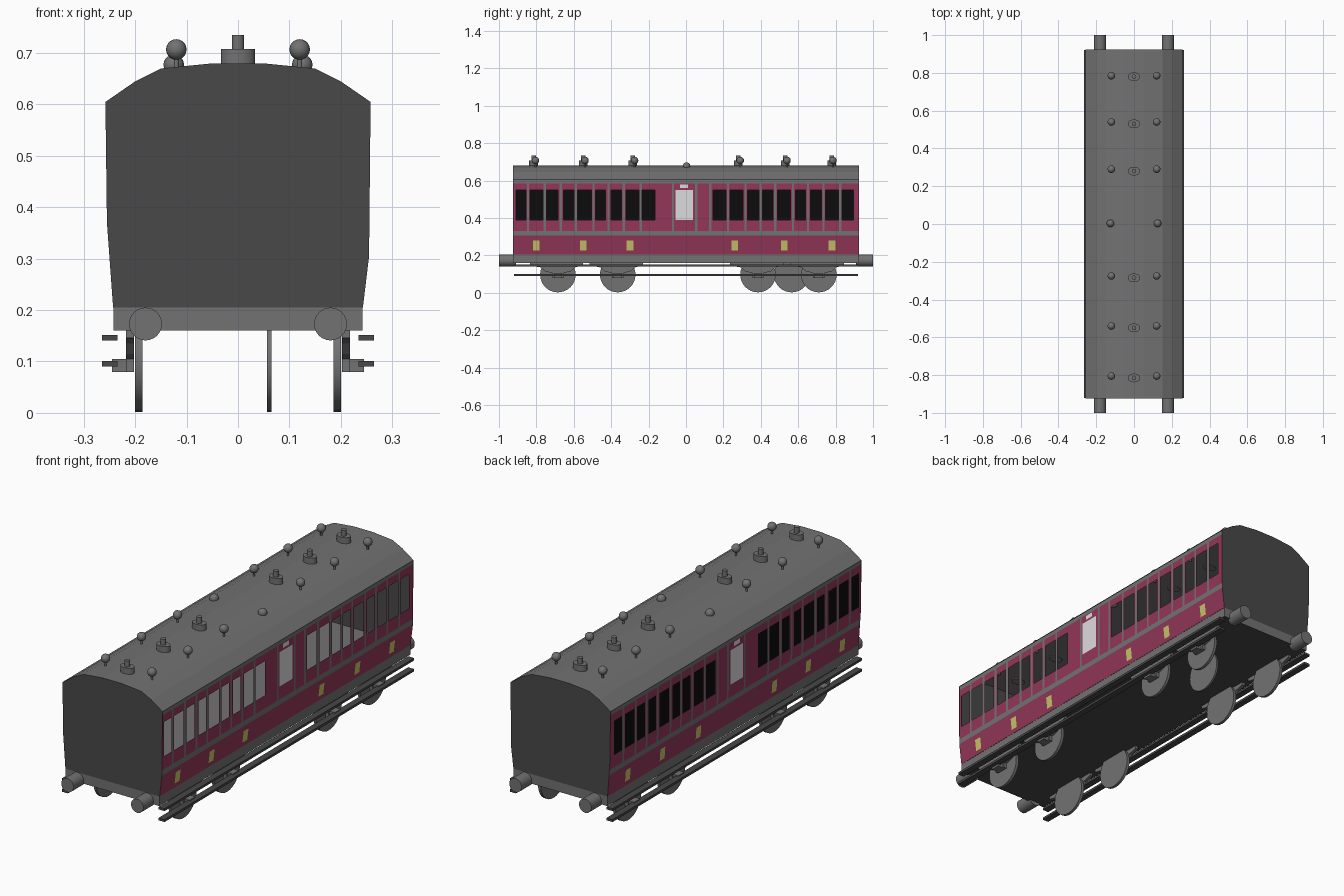
import bpy, bmesh, math
from mathutils import Matrix

if "Cube" in bpy.data.objects:
    bpy.data.objects.remove(bpy.data.objects["Cube"])


def mat(name, r, g, b):
    m = bpy.data.materials.new(name)
    lin = [(c / 255 / 12.92) if c < 10 else ((c / 255 + 0.055) / 1.055) ** 2.4 for c in (r, g, b)]
    m.diffuse_color = (*lin, 1)
    m.use_nodes = True
    m.node_tree.nodes["Principled BSDF"].inputs["Base Color"].default_value = m.diffuse_color
    return m


GREY = mat("grey", 113, 114, 113)
DARK = mat("dark_grey", 72, 72, 72)
MAROON = mat("maroon", 147, 54, 88)
BLACK = mat("window_black", 12, 12, 12)
WHITE = mat("white", 222, 220, 222)
GOLD = mat("gold", 200, 196, 104)


def finish(name, bm, mats, recalc=True):
    if recalc:
        bmesh.ops.recalc_face_normals(bm, faces=bm.faces)
    me = bpy.data.meshes.new(name)
    bm.to_mesh(me)
    bm.free()
    for m in mats:
        me.materials.append(m)
    ob = bpy.data.objects.new(name, me)
    bpy.context.collection.objects.link(ob)
    return ob


def box(name, x, y, z, m):
    bm = bmesh.new()
    bmesh.ops.create_cube(bm, size=1)
    for v in bm.verts:
        v.co = [a[0] + (c + 0.5) * (a[1] - a[0]) for c, a in zip(v.co, (x, y, z))]
    return finish(name, bm, [m])


def cyl(name, centre, r, depth, axis, m, r2=None, n=24, sy=1):
    bm = bmesh.new()
    bmesh.ops.create_cone(bm, cap_ends=True, segments=n, radius1=r,
                          radius2=r if r2 is None else r2, depth=depth)
    rot = {'x': Matrix.Rotation(math.pi / 2, 4, 'Y'),
           'y': Matrix.Rotation(math.pi / 2, 4, 'X'), 'z': Matrix()}[axis]
    bm.transform(Matrix.Translation(centre) @ Matrix.Diagonal((1, sy, 1, 1)) @ rot)
    smooth(bm)
    return finish(name, bm, [m])


def smooth(bm):
    for f in bm.faces:
        f.smooth = len(f.verts) <= 4
    for e in bm.edges:
        if len(e.link_faces) == 2 and e.calc_face_angle() > 0.7:
            e.smooth = False


def ball(name, centre, r):
    bm = bmesh.new()
    bmesh.ops.create_uvsphere(bm, u_segments=16, v_segments=10, radius=r,
                              matrix=Matrix.Translation(centre))
    smooth(bm)
    return finish(name, bm, [GREY])


L = 0.925

# Side walls: a sheet cut at every colour boundary
WIN = [(-.91, -.855), (-.835, -.765), (-.745, -.685), (-.655, -.6), (-.58, -.505),
       (-.485, -.43), (-.4, -.345), (-.32, -.25), (-.235, -.165),
       (.145, .215), (.235, .305), (.33, .39), (.41, .465), (.49, .56),
       (.585, .64), (.665, .725), (.745, .815), (.835, .895)]
POSTS = [(a[1] + b[0]) / 2 for a, b in zip(WIN, WIN[1:]) if b[0] - a[1] < .1] + [-.07, .055, .13]
POSTS = [(p - .006, p + .006) for p in POSTS]
PLATES = [(y - .018, y + .018) for y in (-.8, -.55, -.3, .26, .525, .78)]
DOOR, DOOR_TOP = [(-.057, .037)], [(-.033, .01)]
ZS = [.205, .225, .28, .305, .33, .37, .39, .55, .56, .58, .585, .605]
SIDE_MATS = [MAROON, GREY, BLACK, WHITE, GOLD]


def inside(spans, y):
    return any(a < y < b for a, b in spans)


def side_colour(y, z):
    if z > .585 or .305 < z < .33:
        return 1
    if .39 < z < .55:
        if inside(WIN, y):
            return 2
        if inside(DOOR, y):
            return 3
    if .56 < z < .58 and inside(DOOR_TOP, y):
        return 3
    if .225 < z < .28 and inside(PLATES, y):
        return 4
    if z > .33 and inside(POSTS, y):
        return 1
    return 0


def wall_x(z, bend):
    return .243 + .012 * min(1, max(0, (z - .205) / (bend - .205)))


def side_wall(name, s, bend, glazed):
    cuts = {-L, L}
    for spans in (WIN, POSTS, PLATES, DOOR, DOOR_TOP):
        for a, b in spans:
            cuts |= {a, b}
    ys = sorted(cuts)
    bm = bmesh.new()
    rows = [[bm.verts.new((s * wall_x(z, bend), y, z)) for y in ys] for z in ZS]
    for i in range(len(ZS) - 1):
        for j in range(len(ys) - 1):
            c = side_colour((ys[j] + ys[j + 1]) / 2, (ZS[i] + ZS[i + 1]) / 2)
            if c == 2 and not glazed:
                continue
            q = [rows[i][j], rows[i][j + 1], rows[i + 1][j + 1], rows[i + 1][j]]
            f = bm.faces.new(q if s > 0 else q[::-1])
            f.material_index = c
    finish(name, bm, SIDE_MATS, False)


side_wall("right_side_wall", 1, .305, False)
side_wall("left_side_wall", -1, .37, True)

# Roof sheet and flat ends
ROOF = [(.258, .605), (.2, .645), (.15, .67), (.05, .68),
        (-.05, .68), (-.15, .67), (-.2, .645), (-.258, .605)]
bm = bmesh.new()
strips = [[bm.verts.new((x, y, z)) for x, z in ROOF] for y in (-L, L)]
for i in range(len(ROOF) - 1):
    bm.faces.new((strips[0][i], strips[1][i], strips[1][i + 1], strips[0][i + 1]))
finish("roof", bm, [GREY], False)

END = [(-.255, .37), (-.243, .205), (.243, .205), (.255, .305)] + ROOF
for name, y in (("front_end", -L), ("back_end", L)):
    bm = bmesh.new()
    f = bm.faces.new([bm.verts.new((x, y, z)) for x, z in END])
    if y > 0:
        f.normal_flip()
    finish(name, bm, [DARK], False)

# Underframe with dark underside
frame = box("underframe", (-.242, .242), (-L, L), (.16, .205), GREY)
frame.data.materials.append(DARK)
for p in frame.data.polygons:
    if p.normal.z < -.5:
        p.material_index = 1

# Buffers
for s in (-1, 1):
    for e in (-1, 1):
        cyl("buffer", (s * .18, e * .955, .173), .032, .09, 'y', GREY)

# Wheels, axle guards, axle boxes and footboards
GUARD = [(-.15, .16), (-.15, .146), (-.09, .135), (-.07, .115), (-.03, .105), (-.03, .08),
         (.03, .08), (.03, .105), (.07, .115), (.09, .135), (.135, .146), (.135, .16)]
for s in (-1, 1):
    for y in (-.685, -.365, .385, .71):
        cyl("wheel", (s * .193, y, .097), .095, .014, 'x', GREY, n=32)
        bm = bmesh.new()
        f = bm.faces.new([bm.verts.new((s * .202, y + a, z)) for a, z in GUARD])
        r = bmesh.ops.extrude_face_region(bm, geom=[f])
        for v in r["geom"]:
            if isinstance(v, bmesh.types.BMVert):
                v.co.x += s * .016
        finish("axle_guard", bm, [GREY])
        box("axle_box", sorted((s * .205, s * .245)), (y - .022, y + .022), (.08, .105), GREY)
    for z in (.09, .141):
        box("footboard", sorted((s * .234, s * .265)), (-.92, .92), (z, z + .011), DARK)
cyl("loose_wheel", (.061, .565, .097), .095, .009, 'x', GREY, n=32)

# Roof lamps along the centre, ball vents on both sides
for y in (-.815, -.55, -.285, .28, .53, .78):
    cyl("lamp_base", (0, y, .692), .033, .032, 'z', GREY, sy=.7)
    cyl("lamp_top", (0, y, .72), .012, .03, 'z', GREY, n=16)
for s in (-1, 1):
    for y in (-.805, -.54, -.275, .29, .54, .785):
        cyl("vent_stalk", (s * .12, y, .682), .005, .04, 'z', GREY, n=10)
        ball("vent_ball", (s * .12, y, .707), .02)
    ball("centre_vent", (s * .125, .003, .677), .02)
